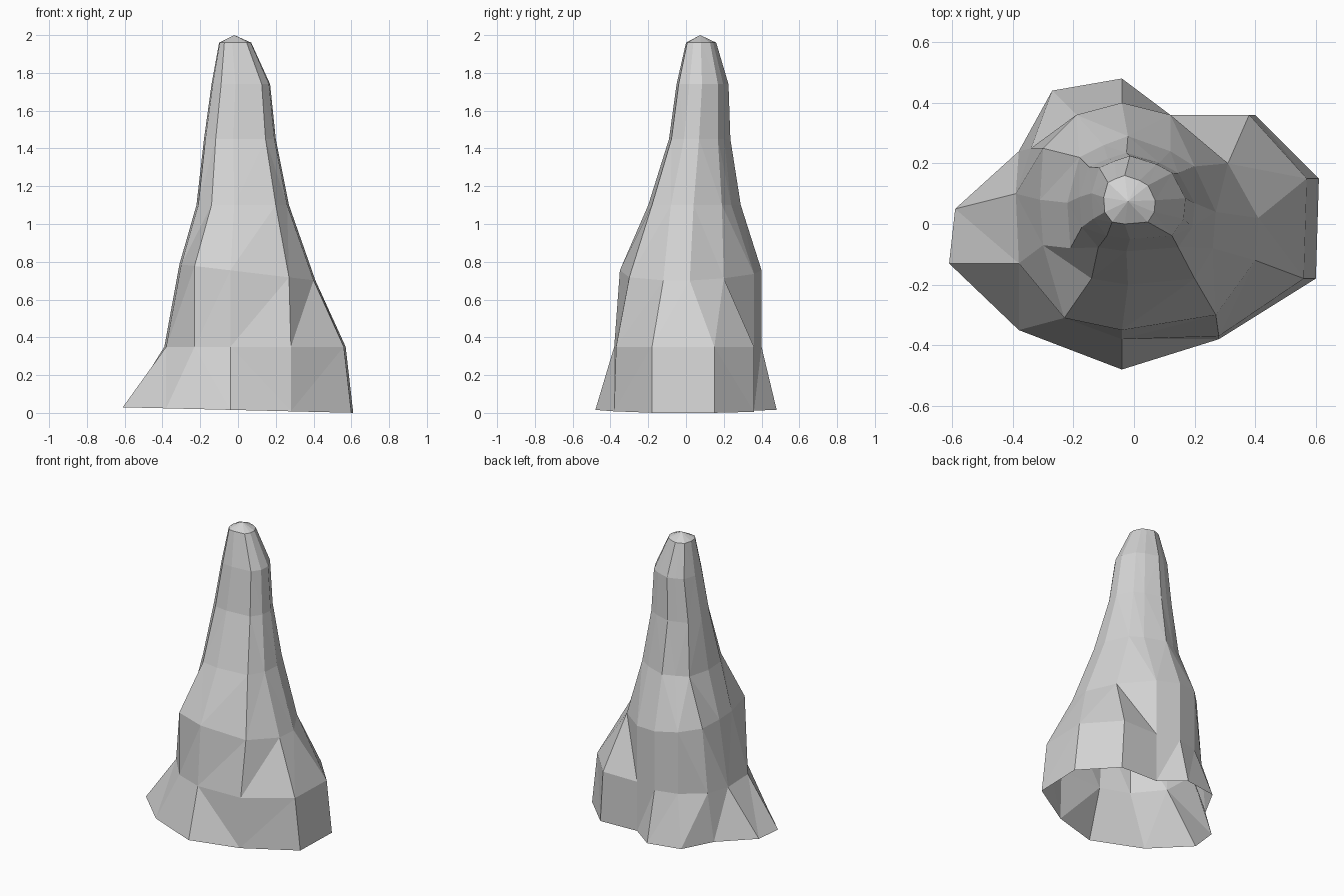
import bpy
import bmesh

default_cube = bpy.data.objects.get("Cube")
if default_cube:
    bpy.data.objects.remove(default_cube, do_unlink=True)


def make_material(name, colour):
    material = bpy.data.materials.new(name)
    material.use_nodes = True
    material.diffuse_color = colour
    shader = material.node_tree.nodes["Principled BSDF"]
    shader.inputs["Base Color"].default_value = colour
    shader.inputs["Roughness"].default_value = 0.9
    return material


def outline(xs, ys, height, tilt):
    """Ring of points from hundredths of a unit; tilt lowers the +x side."""
    return [(x / 100, y / 100, height - tilt * x / 100) for x, y in zip(xs, ys)]


def fit_outline(ring, height, left, right, front, back):
    """Copy of a ring squeezed into a new bounding box at a new height."""
    def remap(value, values, low, high):
        smallest, largest = min(values), max(values)
        return low + (high - low) * (value - smallest) / (largest - smallest)

    xs = [point[0] for point in ring]
    ys = [point[1] for point in ring]
    return [(remap(x, xs, left, right), remap(y, ys, front, back), height)
            for x, y in zip(xs, ys)]


# Cross-sections, counter-clockwise from the right side through the front
base = outline([-61, -38, -4, 28, 60, 61, 40, 12, -4, -27, -38, -59],
               [-13, -35, -48, -38, -18, 15, 36, 36, 48, 44, 24, 5],
               0.015, 0.024)
foot = outline([-38, -23, -4, 28, 56, 57, 38, 12, -4, -19, -34, -39],
               [-13, -31, -38, -37, -18, 15, 36, 36, 40, 36, 25, 10],
               0.35, 0)
middle = outline([-30, -23, -4, 27, 40, 41, 31, 12, -4, -19, -30, -31],
                 [-7, -31, -35, -30, -12, 2, 20, 36, 40, 36, 25, 8],
                 0.75, 0.12)
waist = outline([-21, -14, -2, 20, 26, 27, 20, 12, -2, -10, -18, -22],
                [-8, -18, -20, -18, -8, 4, 19, 24, 29, 26, 22, 7],
                1.1, 0)

# The upper column repeats the waist shape as it narrows
neck = fit_outline(waist, 1.45, -0.18, 0.20, -0.09, 0.235)
shoulder = fit_outline(waist, 1.74, -0.14, 0.17, -0.05, 0.225)
crown = fit_outline(waist, 1.96, -0.10, 0.07, 0.0, 0.16)
rings = [base, foot, middle, waist, neck, shoulder, crown]

# Loft the rock skin, open underneath
bm = bmesh.new()
loops = [[bm.verts.new(point) for point in ring] for ring in rings]
for lower, upper in zip(loops, loops[1:]):
    for i in range(len(lower)):
        j = (i + 1) % len(lower)
        bm.faces.new((lower[i], lower[j], upper[j], upper[i]))

# Blunt tip
tip = bm.verts.new((-0.02, 0.075, 2.0))
top_loop = loops[-1]
for i, vert in enumerate(top_loop):
    bm.faces.new((vert, top_loop[(i + 1) % len(top_loop)], tip))

# Crisp facets
bmesh.ops.triangulate(bm, faces=bm.faces[:], quad_method='SHORT_EDGE')
for face in bm.faces:
    face.smooth = False

mesh = bpy.data.meshes.new("rock_spire")
bm.to_mesh(mesh)
bm.free()
mesh.materials.append(make_material("grey stone", (0.65, 0.65, 0.65, 1)))
spire = bpy.data.objects.new("rock_spire", mesh)
bpy.context.collection.objects.link(spire)
